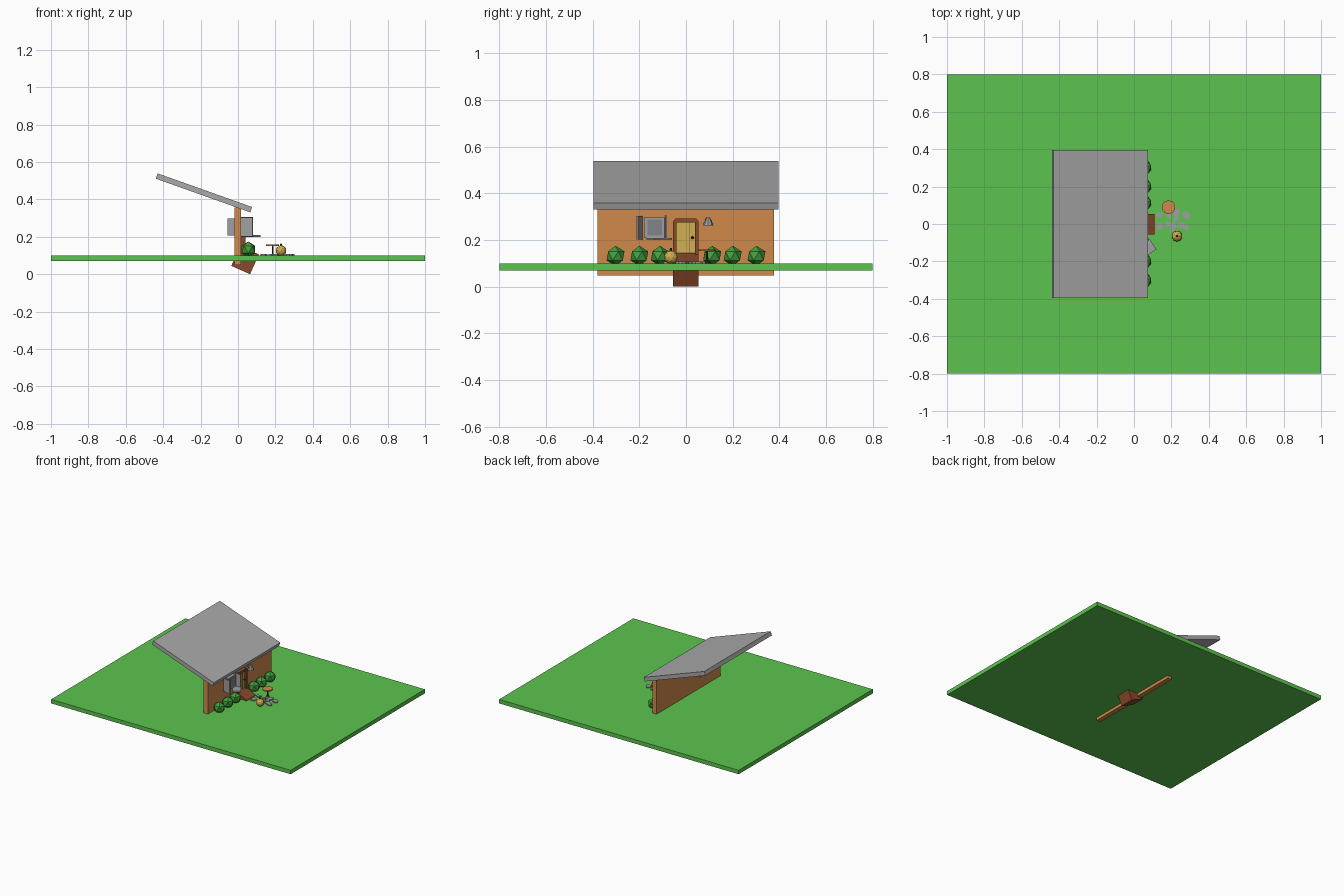
import bpy, bmesh, math, random
from mathutils import Matrix

if "Cube" in bpy.data.objects:
    bpy.data.objects.remove(bpy.data.objects["Cube"])

random.seed(4)


def mat(name, r, g, b):
    m = bpy.data.materials.new(name)
    lin = [((c / 255 + 0.055) / 1.055) ** 2.4 for c in (r, g, b)]
    m.diffuse_color = (*lin, 1)
    m.use_nodes = True
    m.node_tree.nodes["Principled BSDF"].inputs["Base Color"].default_value = m.diffuse_color
    return m


GRASS = mat("grass_green", 92, 196, 78)
LEAF = mat("leaf_green", 66, 160, 60)
CLAY = mat("clay_orange", 208, 138, 76)
BROWN = mat("wood_brown", 138, 74, 44)
DARK = mat("dark_brown", 84, 48, 28)
YELLOW = mat("straw_yellow", 208, 176, 84)
ROOF = mat("roof_grey", 170, 170, 170)
STONE = mat("stone_grey", 160, 160, 162)
PANE = mat("pane_grey", 130, 132, 136)


def finish(name, bm, material, loc=(0, 0, 0), rot=(0, 0, 0)):
    bmesh.ops.recalc_face_normals(bm, faces=bm.faces[:])
    me = bpy.data.meshes.new(name)
    bm.to_mesh(me)
    bm.free()
    ob = bpy.data.objects.new(name, me)
    ob.location = loc
    ob.rotation_euler = [math.radians(a) for a in rot]
    me.materials.append(material)
    bpy.context.collection.objects.link(ob)
    return ob


def box(name, size, loc, material, rot=(0, 0, 0)):
    bm = bmesh.new()
    bmesh.ops.create_cube(bm, size=1, matrix=Matrix.Diagonal((*size, 1)))
    return finish(name, bm, material, loc, rot)


def span(name, lo, hi, material):
    """Box given by its two opposite corners."""
    return box(name, [b - a for a, b in zip(lo, hi)],
               [(a + b) / 2 for a, b in zip(lo, hi)], material)


def cone(name, r1, r2, depth, loc, material, sides=8, rot=(0, 0, 0)):
    bm = bmesh.new()
    bmesh.ops.create_cone(bm, cap_ends=True, segments=sides,
                          radius1=r1, radius2=r2, depth=depth)
    return finish(name, bm, material, loc, rot)


def ball(name, r, loc, material, level=1, rot=(0, 0, 0)):
    bm = bmesh.new()
    bmesh.ops.create_icosphere(bm, subdivisions=level, radius=r)
    return finish(name, bm, material, loc, rot)


def prism(name, pts, depth, loc, material, rot=(0, 0, 0)):
    """Extrude an outline in the xy plane upward."""
    bm = bmesh.new()
    f = bm.faces.new([bm.verts.new((x, y, 0)) for x, y in pts])
    ext = bmesh.ops.extrude_face_region(bm, geom=[f])["geom"]
    bmesh.ops.translate(bm, vec=(0, 0, depth),
                        verts=[v for v in ext if isinstance(v, bmesh.types.BMVert)])
    return finish(name, bm, material, loc, rot)


# Lawn, front wall and sloping roof
span("lawn", (-1, -0.8, 0.07), (1, 0.8, 0.10), GRASS)
span("wall", (-0.02, -0.38, 0.048), (0.015, 0.378, 0.358), CLAY)
box("roof", (0.536, 0.793, 0.03), (-0.182, 0, 0.435), ROOF, (0, 19.6, 0))

# Tilted door step sunk through the lawn
box("door_step", (0.11, 0.108, 0.116), (0.038, -0.001, 0.0754), BROWN, (0, 24, 0))

# Door with chamfered frame (outline in y-z, extruded along x)
frame = [(-0.056, 0.08), (-0.056, 0.28), (-0.046, 0.291), (0.044, 0.291),
         (0.054, 0.28), (0.054, 0.08), (0.038, 0.08), (0.038, 0.274),
         (-0.04, 0.274), (-0.04, 0.08)]
bm = bmesh.new()
prism("door_frame", frame, 0.03, (0.01, 0, 0), BROWN, (90, 0, 90))
span("door", (0.01, -0.041, 0.10), (0.027, 0.039, 0.275), YELLOW)
span("door_groove", (0.026, 0.012, 0.14), (0.029, 0.015, 0.274), BROWN)
ball("door_knob", 0.007, (0.034, 0.028, 0.21), DARK)

# Window box through the wall, pane, open shutters and skewed sill
span("window_box", (-0.055, -0.18, 0.208), (0.045, -0.09, 0.297), STONE)
span("window_pane", (0.044, -0.165, 0.22), (0.049, -0.102, 0.287), PANE)
box("shutter_left", (0.07, 0.008, 0.1), (0.046, -0.199, 0.252), STONE, (0, 0, -17))
box("shutter_right", (0.07, 0.008, 0.1), (0.046, -0.087, 0.255), STONE, (0, 0, 4))
box("window_sill", (0.06, 0.09, 0.01), (0.07, -0.115, 0.204), STONE, (0, 0, 35))

# Wall lamp
cone("lamp_shade", 0.023, 0.014, 0.022, (0.04, 0.095, 0.273), STONE, 8)
cone("lamp_cap", 0.014, 0.008, 0.012, (0.04, 0.095, 0.29), STONE, 8)
span("lamp_arm", (0.01, 0.091, 0.277), (0.035, 0.099, 0.284), STONE)

# Row of bushes on both sides of the door
for side in (-1, 1):
    for i, y in enumerate((0.112, 0.2, 0.302)):
        ball(f"bush_{'left' if side < 0 else 'right'}_{i + 1}", 0.043,
             (0.055, side * y, 0.132), LEAF, 1, (0, 0, 20 if i == 0 else 90))

# Garden table
cone("table_top", 0.037, 0.037, 0.008, (0.185, 0.09, 0.156), CLAY, 10)
cone("table_leg", 0.005, 0.005, 0.056, (0.185, 0.09, 0.126), DARK, 6)
cone("table_foot", 0.018, 0.008, 0.006, (0.185, 0.09, 0.102), DARK, 8)

# Round yellow pot with a short stem
ball("pot", 0.029, (0.23, -0.065, 0.126), YELLOW, 2)
cone("pot_stem", 0.007, 0.004, 0.014, (0.23, -0.065, 0.158), DARK, 6)

# Irregular path stones
stones = [(0.135, 0.05, 0.02), (0.185, 0.045, 0.018), (0.23, 0.06, 0.021),
          (0.28, 0.05, 0.022), (0.225, 0.025, 0.018), (0.14, -0.012, 0.021),
          (0.18, 0.0, 0.02), (0.21, -0.012, 0.02), (0.25, -0.005, 0.021),
          (0.28, -0.02, 0.018), (0.2, -0.035, 0.014)]
for i, (x, y, r) in enumerate(stones):
    start = random.random() * 6
    outline = []
    for k in range(6):
        a, q = start + k * math.tau / 6, r * random.uniform(0.7, 1.15)
        outline.append((q * math.cos(a), q * math.sin(a)))
    prism(f"path_stone_{i + 1}", outline, 0.012, (x, y, 0.096), STONE)
